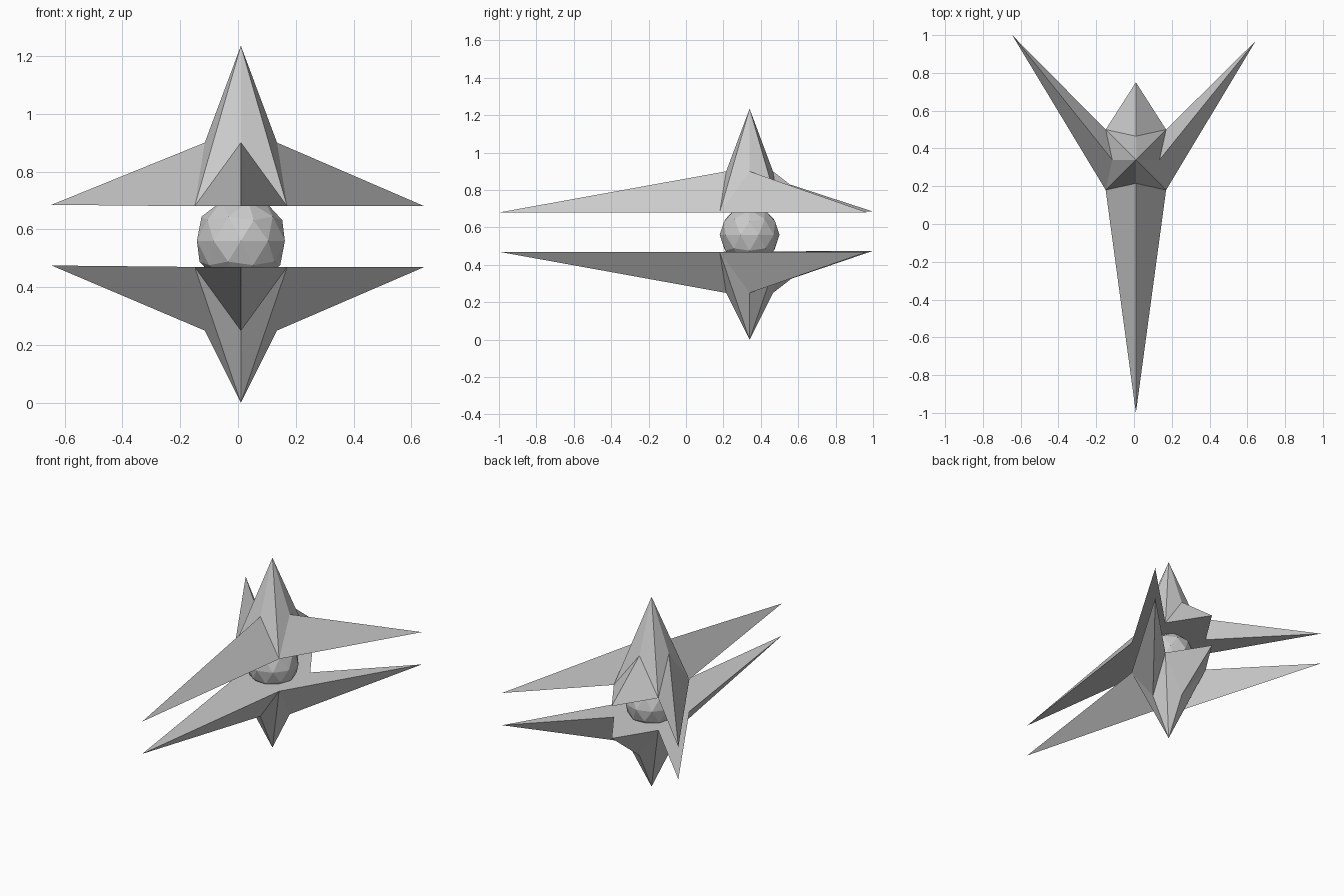
import bpy
import bmesh
from mathutils import Vector

old = bpy.data.objects.get("Cube")
if old:
    bpy.data.objects.remove(old, do_unlink=True)

CENTRE = Vector((0.01, 0.34, 0))
HALF = 0.16       # half width of the square hub
RIDGE = 0.125     # distance from the axis to the inner end of each ridge

grey = bpy.data.materials.new("stone_grey")
grey.use_nodes = True
grey.diffuse_color = (0.6, 0.6, 0.6, 1)
grey.node_tree.nodes["Principled BSDF"].inputs["Base Color"].default_value = (0.6, 0.6, 0.6, 1)


def add_object(name, bm):
    bmesh.ops.recalc_face_normals(bm, faces=bm.faces)
    mesh = bpy.data.meshes.new(name)
    bm.to_mesh(mesh)
    bm.free()
    mesh.materials.append(grey)
    obj = bpy.data.objects.new(name, mesh)
    bpy.context.collection.objects.link(obj)
    return obj


def spiked_star(name, base_z, ridge_z, apex_z):
    """Flat-based four-armed star with a faceted spire on its hub."""
    bm = bmesh.new()
    apex = bm.verts.new(CENTRE + Vector((0, 0, apex_z)))
    # hub corners and arms both run counter-clockwise from the front
    corners = [bm.verts.new(CENTRE + Vector((sx * HALF, sy * HALF, base_z)))
               for sx, sy in ((-1, -1), (1, -1), (1, 1), (-1, 1))]
    directions = ((0, -1), (1, 0), (0, 1), (-1, 0))
    tips = ((0.01, -1, 0), (0.645, 0.97, 0), (0.01, 0.75, 0), (-0.645, 1, 0.005))
    bm.faces.new(corners)
    for i, ((dx, dy), tip_at) in enumerate(zip(directions, tips)):
        a, b = corners[i], corners[(i + 1) % 4]
        tip = bm.verts.new(Vector(tip_at) + Vector((0, 0, base_z)))
        ridge = bm.verts.new(CENTRE + Vector((dx * RIDGE, dy * RIDGE, ridge_z)))
        for face in ((a, b, tip), (a, tip, ridge), (tip, b, ridge),
                     (a, ridge, apex), (ridge, b, apex)):
            bm.faces.new(face)
    return add_object(name, bm)


# Facing pair of stars
spiked_star("upper_star", 0.68, 0.90, 1.235)
spiked_star("lower_star", 0.47, 0.25, 0.0)

# Faceted ball held between them
ball = bmesh.new()
bmesh.ops.create_icosphere(ball, subdivisions=2, radius=0.16)
core = add_object("core_ball", ball)
core.location = CENTRE + Vector((0, 0, 0.56))
